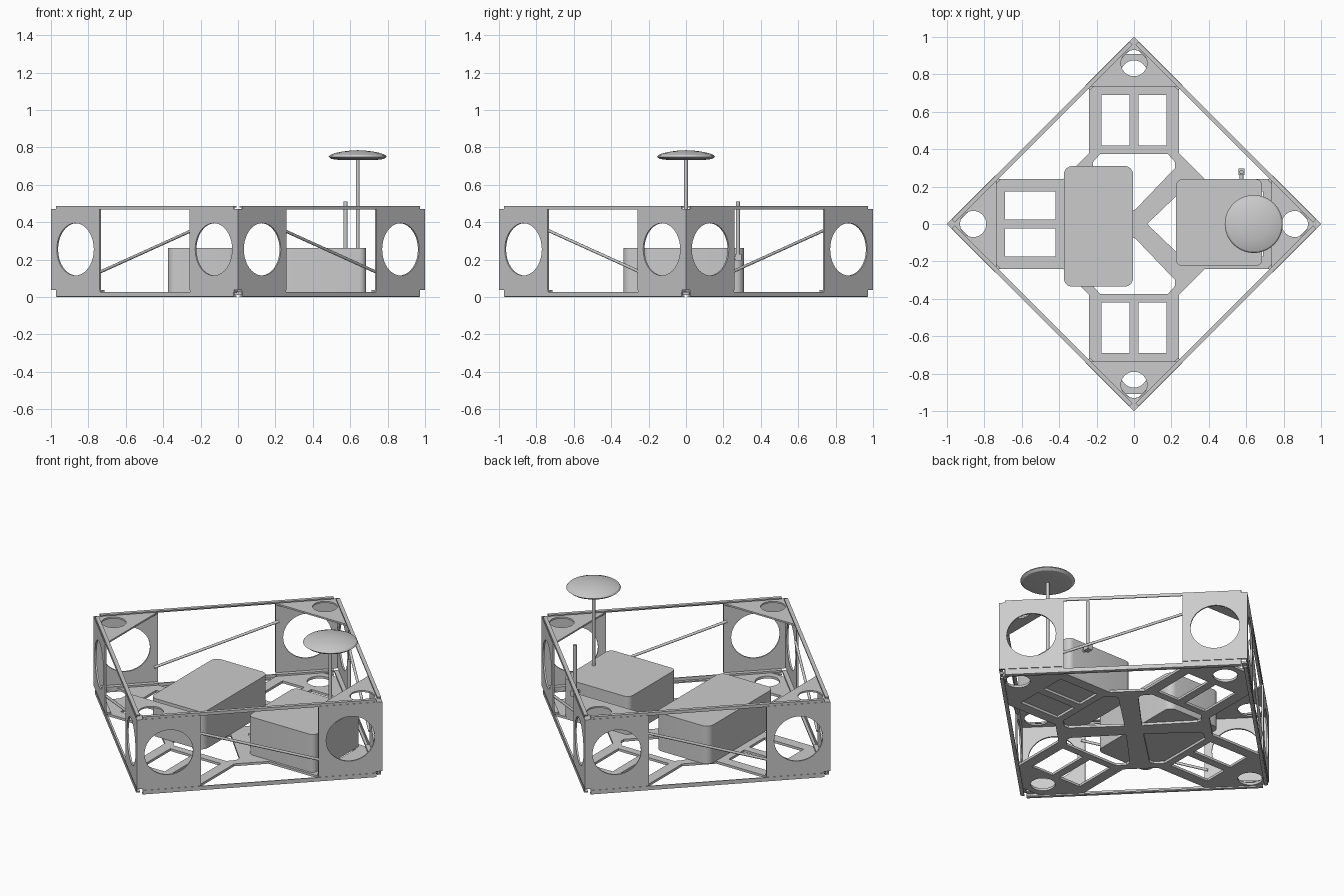
import bpy, bmesh, math
from mathutils import Matrix, Vector

cube = bpy.data.objects.get("Cube")
if cube:
    bpy.data.objects.remove(cube, do_unlink=True)

grey = bpy.data.materials.new("plain_grey")
grey.use_nodes = True
grey.diffuse_color = (0.6, 0.6, 0.6, 1)
grey.node_tree.nodes["Principled BSDF"].inputs["Base Color"].default_value = (0.6, 0.6, 0.6, 1)


def finish(name, bm, matrix=Matrix()):
    bmesh.ops.remove_doubles(bm, verts=bm.verts, dist=0.0001)
    bmesh.ops.recalc_face_normals(bm, faces=bm.faces)
    mesh = bpy.data.meshes.new(name)
    bm.to_mesh(mesh)
    bm.free()
    mesh.materials.clear()
    mesh.materials.append(grey)
    obj = bpy.data.objects.new(name, mesh)
    obj.matrix_world = matrix
    bpy.context.collection.objects.link(obj)
    bpy.ops.object.select_all(action='DESELECT')
    obj.select_set(True)
    bpy.context.view_layer.objects.active = obj
    bpy.ops.object.shade_smooth_by_angle(angle=math.radians(30))
    return obj


def plate(name, outer, holes, low, high, matrix=Matrix()):
    """Flat outline with holes, thickened from low to high along local z."""
    curve = bpy.data.curves.new(name + "_outline", 'CURVE')
    curve.dimensions = '2D'
    curve.fill_mode = 'BOTH'
    curve.extrude = (high - low) / 2
    for loop in [outer] + holes:
        spline = curve.splines.new('POLY')
        spline.points.add(len(loop) - 1)
        for point, (x, y) in zip(spline.points, loop):
            point.co = (x, y, 0, 1)
        spline.use_cyclic_u = True
    helper = bpy.data.objects.new(name + "_outline", curve)
    bpy.context.collection.objects.link(helper)
    bpy.context.view_layer.update()
    graph = bpy.context.evaluated_depsgraph_get()
    mesh = bpy.data.meshes.new_from_object(helper.evaluated_get(graph))
    bm = bmesh.new()
    bm.from_mesh(mesh)
    bpy.data.objects.remove(helper, do_unlink=True)
    bpy.data.meshes.remove(mesh)
    bpy.data.curves.remove(curve)
    bmesh.ops.translate(bm, verts=bm.verts, vec=(0, 0, (low + high) / 2))
    return finish(name, bm, matrix)


def rect(x0, x1, y0, y1):
    return [(x0, y0), (x1, y0), (x1, y1), (x0, y1)]


def circle(x, y, r, n=40):
    return [(x + r * math.cos(math.tau * i / n), y + r * math.sin(math.tau * i / n)) for i in range(n)]


def rounded(x0, x1, y0, y1, r=0.045, n=6):
    centres = [(x1 - r, y1 - r), (x0 + r, y1 - r), (x0 + r, y0 + r), (x1 - r, y0 + r)]
    return [(cx + r * math.cos((k + i / n) * math.pi / 2), cy + r * math.sin((k + i / n) * math.pi / 2))
            for k, (cx, cy) in enumerate(centres) for i in range(n + 1)]


def rod(name, start, end, radius, sides=16):
    start, end = Vector(start), Vector(end)
    axis = end - start
    bm = bmesh.new()
    bmesh.ops.create_cone(bm, cap_ends=True, segments=sides, radius1=radius, radius2=radius, depth=axis.length)
    place = Matrix.Translation((start + end) / 2) @ axis.to_track_quat('Z', 'Y').to_matrix().to_4x4()
    return finish(name, bm, place)


def turn(points, k):
    """Rotate points by k quarter turns."""
    for _ in range(k):
        points = [(-y, x) for x, y in points]
    return points


# Base plate: four arms around a hub with an X of struts
outline, openings = [], []
for k in range(4):
    tip = 0.91 if k % 2 else 0.96
    hole = 0.805 if k % 2 else 0.86
    half = 0.975 - tip
    outline += turn([(0.38, -0.24), (0.735, -0.24), (tip, -half), (tip, half), (0.735, 0.24), (0.38, 0.24)], k)
    openings.append(turn([(0.07, 0), (0.3, -0.22), (0.33, -0.22), (0.375, -0.18),
                          (0.375, 0.18), (0.33, 0.22), (0.3, 0.22)], k))
    openings += [turn(rect(0.42, 0.69, side - 0.075, side + 0.075), k) for side in (-0.1, 0.1)]
    openings.append(turn(circle(hole, 0, 0.07), k))
plate("base_plate", outline, openings, 0.01, 0.025)

# Corner gussets, side panels, rails and braces on each of the four sides
side_length = math.sqrt(2)
panel = 0.368
for k, corner in enumerate(("left", "back", "right", "front")):
    spin = Matrix.Rotation(k * math.pi / 2, 4, 'Z')
    plate(corner + "_top_gusset", [(0.99, 0), (0.735, 0.255), (0.735, -0.255)],
          [circle(0.86, 0, 0.07)], 0.462, 0.472, spin)

    # Local frame: x along the side, y up, z outward
    along, up = Vector((-1, 1, 0)).normalized(), Vector((0, 0, 1))
    frame = Matrix((along, up, along.cross(up))).transposed().to_4x4()
    frame = spin @ Matrix.Translation((1, 0, 0)) @ frame
    for label, start in (("near", 0), ("far", side_length - panel)):
        plate(f"{corner}_{label}_panel", rect(start, start + panel, 0.038, 0.472),
              [circle(start + panel / 2, 0.255, 0.14)], -0.01, 0, frame)
        foot = start + (0.035 if label == "near" else 0)
        plate(f"{corner}_{label}_panel_foot", rect(foot, foot + panel - 0.035, 0.027, 0.038),
              [], -0.035, -0.004, frame)
    ends = (0.035, side_length - 0.035)
    plate(corner + "_top_rail_web", rect(*ends, 0.468, 0.487), [], -0.008, -0.002, frame)
    plate(corner + "_top_rail_flange", rect(*ends, 0.479, 0.487), [], -0.024, -0.008, frame)
    plate(corner + "_bottom_rail_web", rect(*ends, 0.002, 0.027), [], -0.008, -0.002, frame)
    plate(corner + "_bottom_rail_flange", rect(*ends, 0, 0.008), [], -0.024, -0.008, frame)

    heights = (0.36, 0.13) if k % 2 else (0.13, 0.36)
    rod(corner + "_brace", frame @ Vector((panel - 0.02, heights[0], -0.012)),
        frame @ Vector((side_length - panel + 0.02, heights[1], -0.012)), 0.008)

# Equipment boxes
plate("right_box", rounded(-0.375, -0.005, -0.335, 0.31), [], 0.025, 0.262)
plate("left_box", rounded(0.225, 0.685, -0.225, 0.24, 0.035), [], 0.025, 0.262)

# Dome antenna on its mast
rod("dome_mast", (0.64, 0, 0.26), (0.64, 0, 0.745), 0.01)
bm = bmesh.new()
profile = [(0, 0.735), (0.1, 0.733), (0.14, 0.738), (0.155, 0.75), (0.148, 0.759),
           (0.12, 0.77), (0.08, 0.778), (0.04, 0.783), (0, 0.785)]
verts = [bm.verts.new((r, 0, z)) for r, z in profile]
edges = [bm.edges.new(pair) for pair in zip(verts, verts[1:])]
bmesh.ops.spin(bm, geom=verts + edges, cent=(0, 0, 0), axis=(0, 0, 1), angle=math.tau, steps=40)
finish("dome_antenna", bm, Matrix.Translation((0.64, 0, 0)))

# Whip antenna on a side connector
rod("whip_connector", (0.575, 0.23, 0.21), (0.575, 0.27, 0.21), 0.01)
plate("whip_base", rect(0.558, 0.592, 0.262, 0.298), [], 0.195, 0.23)
rod("whip_antenna", (0.575, 0.277, 0.22), (0.575, 0.277, 0.512), 0.011)
